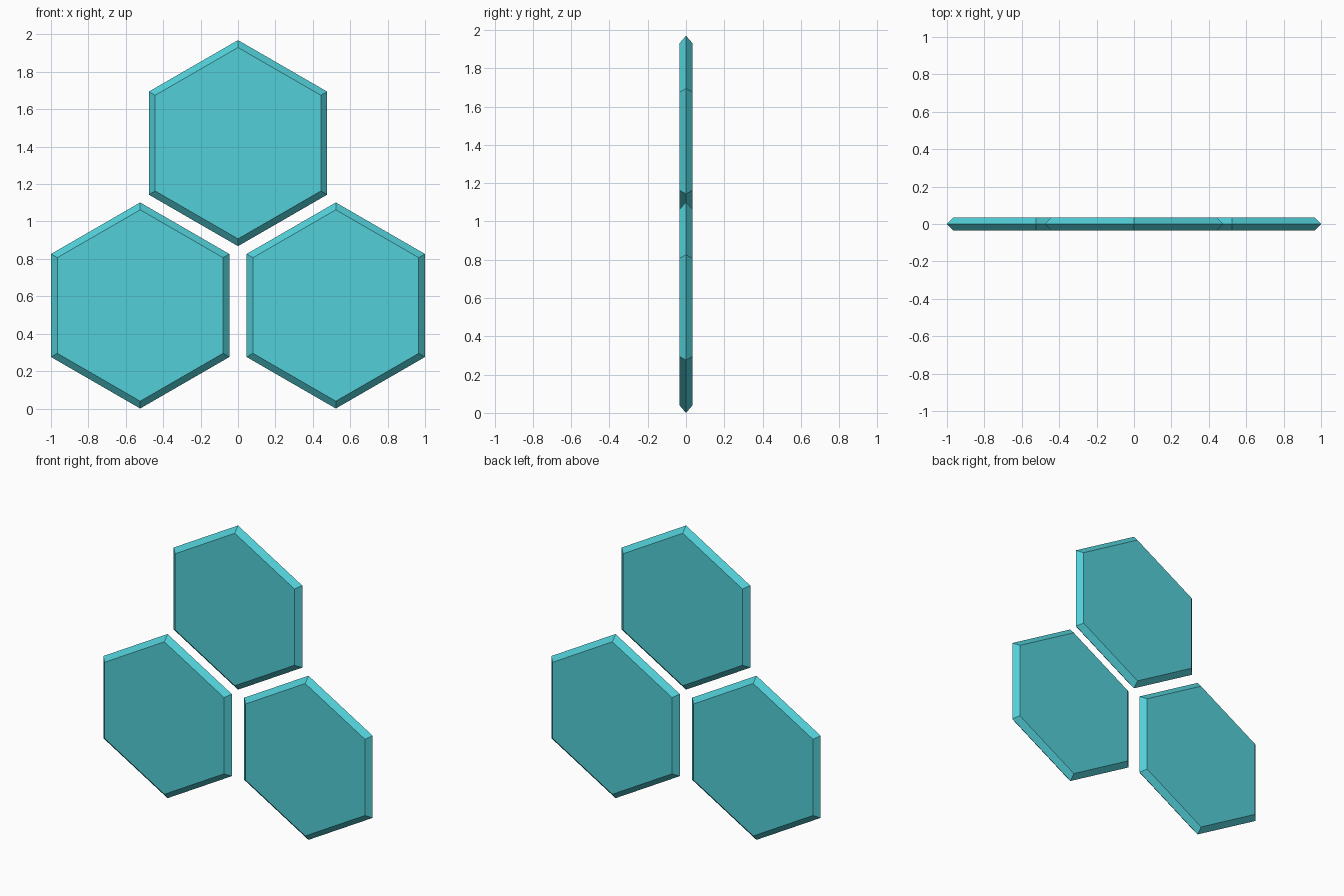
import bpy, bmesh, math

if "Cube" in bpy.data.objects:
    bpy.data.objects.remove(bpy.data.objects["Cube"])

APOTHEM = 0.477          # centre to flat side at the mid rim
INSET = 0.034            # bevel width, also half thickness
R = APOTHEM / math.cos(math.pi / 6)

teal = bpy.data.materials.new("teal")
teal.diffuse_color = (0.085, 0.62, 0.68, 1)
teal.use_nodes = True
teal.node_tree.nodes["Principled BSDF"].inputs["Base Color"].default_value = teal.diffuse_color


def hex_tile(name, x, z):
    """Pointy-top hexagon plate with a knife-edge rim, facing -y."""
    bm = bmesh.new()
    r_in = (APOTHEM - INSET) / math.cos(math.pi / 6)
    rings = []
    for r, y in ((r_in, -INSET), (R, 0), (r_in, INSET)):
        rings.append([bm.verts.new((r * math.sin(k * math.pi / 3), y,
                                    r * math.cos(k * math.pi / 3)))
                      for k in range(6)])
    for a, b in zip(rings, rings[1:]):
        for k in range(6):
            n = (k + 1) % 6
            bm.faces.new((a[k], a[n], b[n], b[k]))
    bm.faces.new(rings[0])
    bm.faces.new(rings[2])
    bmesh.ops.recalc_face_normals(bm, faces=bm.faces)
    mesh = bpy.data.meshes.new(name)
    bm.to_mesh(mesh)
    bm.free()
    mesh.materials.append(teal)
    ob = bpy.data.objects.new(name, mesh)
    ob.location = (x, 0, z)
    bpy.context.collection.objects.link(ob)


# two lower tiles and one on top
hex_tile("left_hexagon", -0.523, R)
hex_tile("right_hexagon", 0.523, R)
hex_tile("top_hexagon", 0, R + 0.868)
